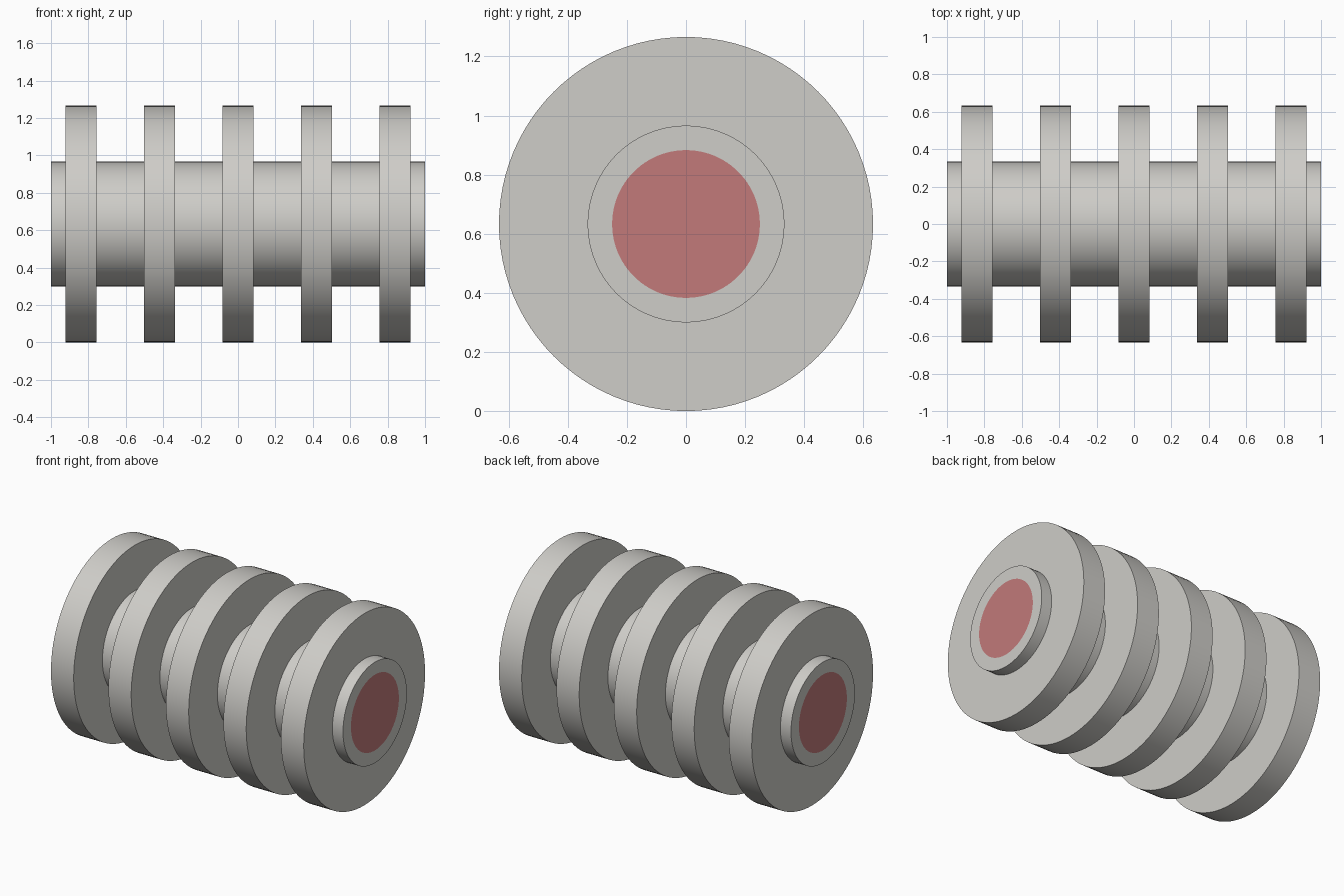
import bpy, bmesh, math
from mathutils import Matrix, Vector

if "Cube" in bpy.data.objects:
    bpy.data.objects.remove(bpy.data.objects["Cube"])

SIDES = 96
CORE_R, SHAFT_R, FIN_R = 0.25, 0.333, 0.633
HALF_LEN, FIN_HALF, PITCH = 1.0, 0.083, 0.42


def material(name, rgb):
    m = bpy.data.materials.new(name)
    m.diffuse_color = (*rgb, 1.0)
    m.use_nodes = True
    m.node_tree.nodes["Principled BSDF"].inputs["Base Color"].default_value = m.diffuse_color
    return m


grey = material("light_grey", (0.62, 0.61, 0.58))
red = material("dull_red", (0.54, 0.195, 0.195))

# Half section of the ribbed roller as (x, radius), running left to right
profile = [(-HALF_LEN, CORE_R), (-HALF_LEN, SHAFT_R)]
for i in range(-2, 3):
    a, b = i * PITCH - FIN_HALF, i * PITCH + FIN_HALF
    profile += [(a, SHAFT_R), (a, FIN_R), (b, FIN_R), (b, SHAFT_R)]
profile += [(HALF_LEN, SHAFT_R), (HALF_LEN, CORE_R)]

# Revolve the section around the x axis
bm = bmesh.new()
rings = []
for x, r in profile:
    rings.append([bm.verts.new((x, r * math.cos(math.tau * k / SIDES),
                                r * math.sin(math.tau * k / SIDES)))
                  for k in range(SIDES)])
for r0, r1 in zip(rings, rings[1:]):
    for k in range(SIDES):
        n = (k + 1) % SIDES
        bm.faces.new((r0[k], r0[n], r1[n], r1[k]))

# Red core discs, flush with both shaft ends
for ring in (rings[0], rings[-1]):
    bm.faces.new(ring).material_index = 1

bmesh.ops.recalc_face_normals(bm, faces=bm.faces)
mesh = bpy.data.meshes.new("ribbed_roller")
bm.to_mesh(mesh)
bm.free()
mesh.materials.append(grey)
mesh.materials.append(red)

roller = bpy.data.objects.new("ribbed_roller", mesh)
roller.location.z = FIN_R
bpy.context.collection.objects.link(roller)

# Smooth round walls, sharp rims
bpy.context.view_layer.objects.active = roller
roller.select_set(True)
bpy.ops.object.shade_smooth_by_angle(angle=math.radians(30))
